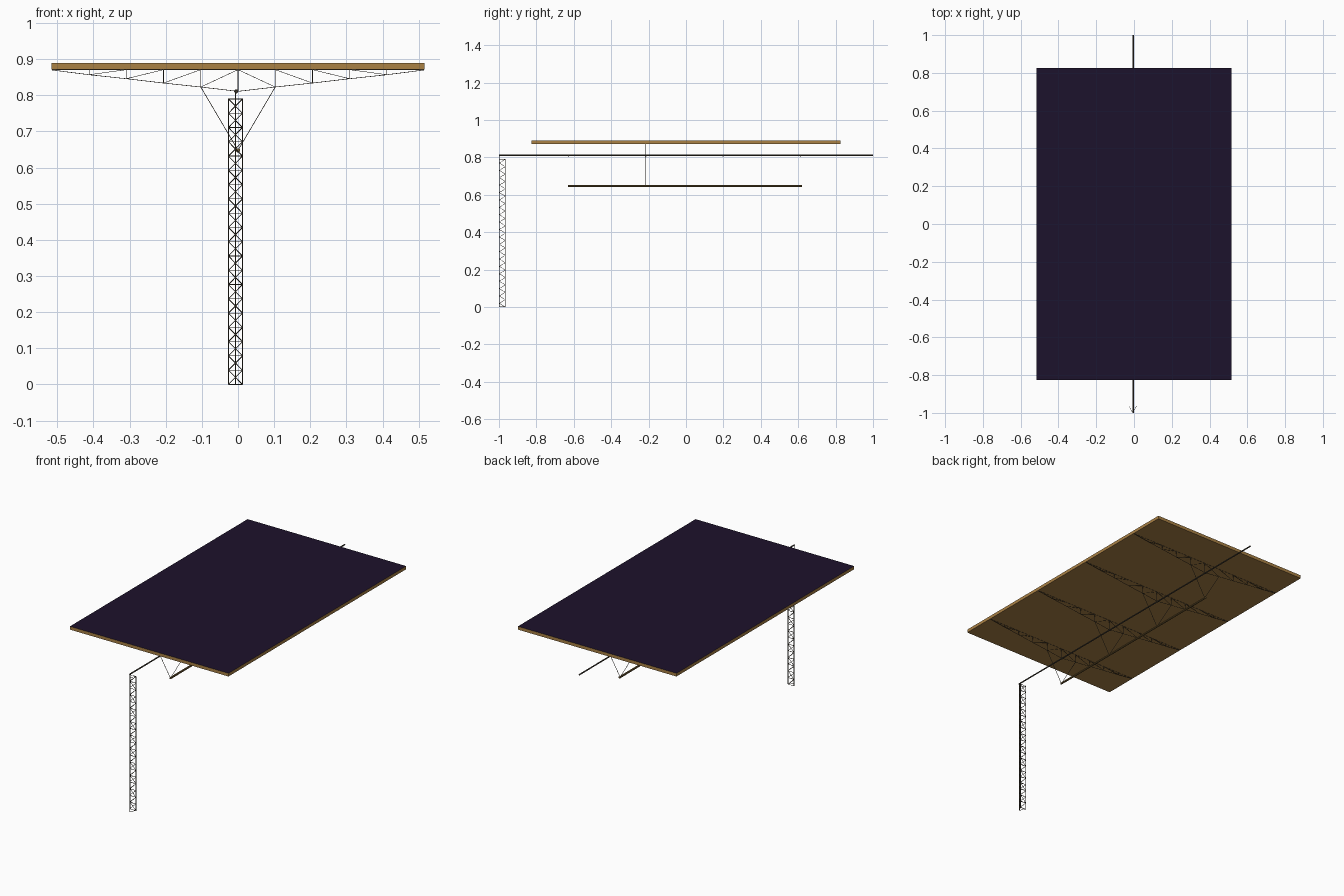
import bpy, bmesh, math
from mathutils import Vector, Matrix

if "Cube" in bpy.data.objects:
    bpy.data.objects.remove(bpy.data.objects["Cube"])


def material(name, rgb):
    m = bpy.data.materials.new(name)
    m.diffuse_color = (*rgb, 1)
    m.use_nodes = True
    m.node_tree.nodes["Principled BSDF"].inputs["Base Color"].default_value = m.diffuse_color
    return m


FRAME = material("frame_bronze", (0.40, 0.22, 0.06))
CELL = material("cell_purple", (0.012, 0.006, 0.025))
STEEL = material("dark_steel", (0.06, 0.05, 0.035))
BEAM = material("beam_brown", (0.16, 0.10, 0.03))


def finish(name, bm, *mats):
    me = bpy.data.meshes.new(name)
    bm.to_mesh(me)
    bm.free()
    ob = bpy.data.objects.new(name, me)
    bpy.context.collection.objects.link(ob)
    for m in mats:
        me.materials.append(m)
    return ob


def bar(bm, a, b, r, sides=4):
    """Straight rod between two points."""
    a, b = Vector(a), Vector(b)
    d = b - a
    rot = d.to_track_quat('Z', 'Y').to_matrix().to_4x4()
    turn = Matrix.Rotation(math.pi / sides, 4, 'Z')
    bmesh.ops.create_cone(bm, cap_ends=True, segments=sides, radius1=r, radius2=r,
                          depth=d.length,
                          matrix=Matrix.Translation((a + b) / 2) @ rot @ turn)


# Roof panel: bronze slab with dark top face
bm = bmesh.new()
bmesh.ops.create_cube(bm, size=1, matrix=Matrix.Translation((0, 0, 0.8805))
                      @ Matrix.Diagonal((1.032, 1.652, 0.019, 1)))
for f in bm.faces:
    f.material_index = 1 if f.normal.z > 0.5 else 0
finish("panel", bm, FRAME, CELL)

# Cross trusses carrying the panel, with V struts down to the lower beam
TOP, LOW = 0.871, 0.648
bottom = [(0, 0.811), (0.103, 0.823), (0.206, 0.834), (0.309, 0.846),
          (0.412, 0.857), (0.514, 0.870)]
for i, y in enumerate((-0.628, -0.215, 0.198, 0.612)):
    bm = bmesh.new()
    bar(bm, (-0.514, y, TOP), (0.514, y, TOP), 0.0012)
    bar(bm, (0, y, 0.811), (0, y, TOP), 0.0012)
    for s in (-1, 1):
        for (x0, z0), (x1, z1) in zip(bottom, bottom[1:]):
            bar(bm, (s * x0, y, z0), (s * x1, y, z1), 0.0012)      # bottom chord
            if x1 < 0.5:
                bar(bm, (s * x1, y, z1), (s * x1, y, TOP), 0.0012)  # upright
                bar(bm, (s * x0, y, TOP), (s * x1, y, z1), 0.001)   # diagonal
        bar(bm, (s * 0.103, y, 0.823), (0, y, LOW), 0.0013)         # V strut
    finish(f"cross_truss_{i + 1}", bm, STEEL)

# Lower beam joining the V struts
bm = bmesh.new()
bar(bm, (0, -0.63, LOW), (0, 0.62, LOW), 0.006, 8)
finish("lower_beam", bm, BEAM)

# Long pivot shaft with a collar at each truss
CX = -0.005
bm = bmesh.new()
bar(bm, (CX, -1, 0.811), (CX, 1, 0.811), 0.004, 8)
for y in (-0.628, -0.215, 0.198, 0.612):
    bar(bm, (CX, y - 0.003, 0.811), (CX, y + 0.003, 0.811), 0.006, 8)
finish("pivot_shaft", bm, STEEL)

# Triangular lattice mast, one leg to the front
MX, YF, YB, HW, H, N = -0.007, -0.998, -0.966, 0.0195, 0.79, 20
bm = bmesh.new()
bar(bm, (MX, YF, 0), (MX, YF, 0.811), 0.0018)
for s in (-1, 1):
    bar(bm, (MX + s * HW, YB, 0), (MX + s * HW, YB, H), 0.0018)
step = H / N
for i in range(N + 1):
    z = i * step
    bar(bm, (MX - HW, YB, z), (MX + HW, YB, z), 0.0012)
    if i == N:
        break
    k = 1 if i % 2 else -1
    bar(bm, (MX - k * HW, YB, z), (MX + k * HW, YB, z + step), 0.0012)
    for s in (-1, 1):                                   # side zigzag
        mid = (MX, YF, z + step / 2)
        bar(bm, (MX + s * HW, YB, z), mid, 0.0012)
        bar(bm, mid, (MX + s * HW, YB, z + step), 0.0012)
for z in (0.001, H):
    for s in (-1, 1):
        bar(bm, (MX + s * HW, YB, z), (MX, YF, z), 0.0012)
finish("lattice_mast", bm, STEEL)
